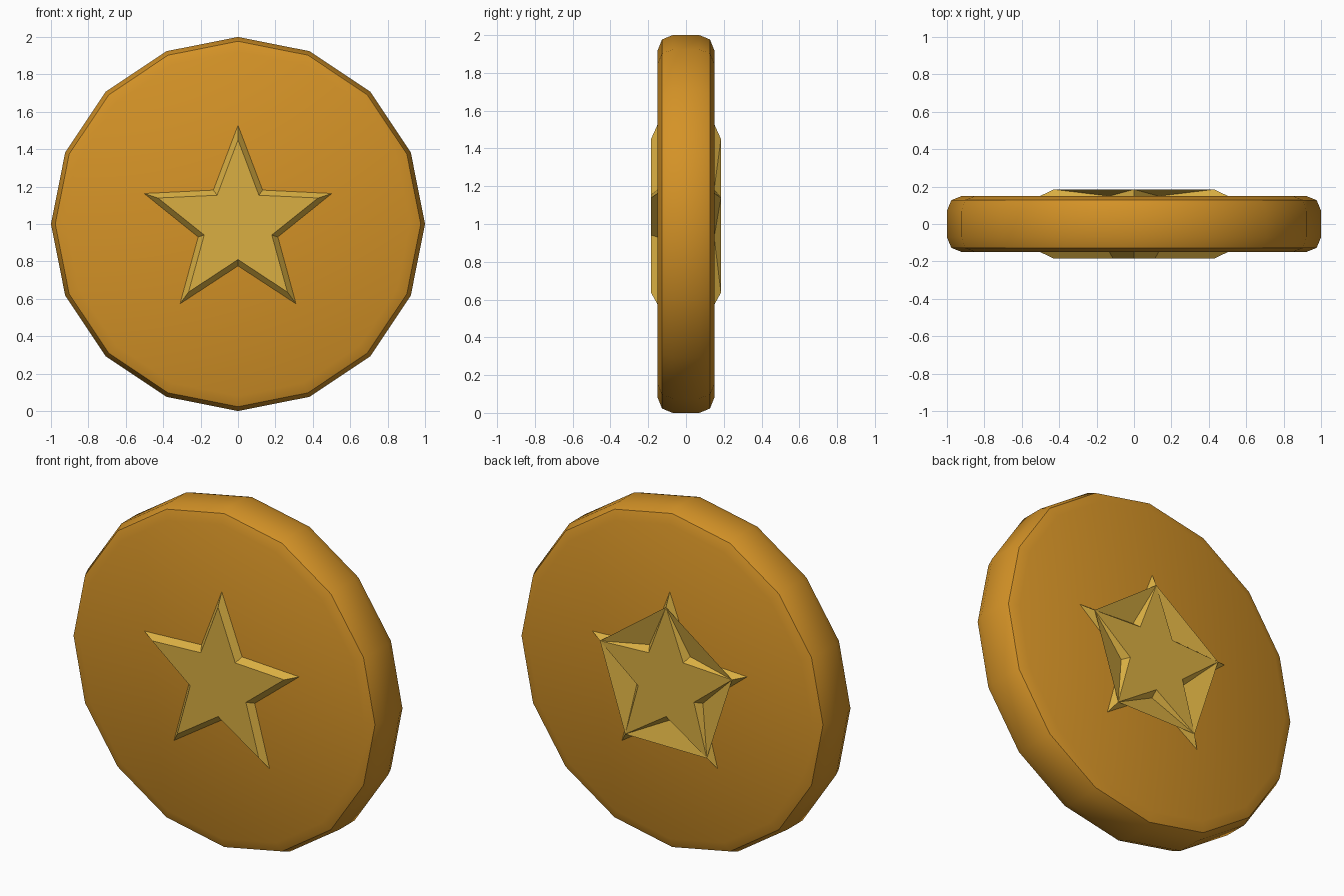
import bpy, bmesh, math

if "Cube" in bpy.data.objects:
    bpy.data.objects.remove(bpy.data.objects["Cube"])


def material(name, color):
    m = bpy.data.materials.new(name)
    m.use_nodes = True
    m.diffuse_color = color
    m.node_tree.nodes["Principled BSDF"].inputs["Base Color"].default_value = color
    return m


def finish(name, bm, mat, angle):
    bmesh.ops.recalc_face_normals(bm, faces=bm.faces)
    mesh = bpy.data.meshes.new(name)
    bm.to_mesh(mesh)
    bm.free()
    ob = bpy.data.objects.new(name, mesh)
    bpy.context.collection.objects.link(ob)
    mesh.materials.append(mat)
    bpy.ops.object.select_all(action='DESELECT')
    ob.select_set(True)
    bpy.context.view_layer.objects.active = ob
    bpy.ops.object.shade_smooth_by_angle(angle=math.radians(angle))
    return ob


def ring(bm, radii, y, count):
    """Ring of points in the upright plane, first one at the top."""
    pts = []
    for i in range(count):
        a = 2 * math.pi * i / count
        r = radii[i % len(radii)]
        pts.append(bm.verts.new((r * math.sin(a), y, 1 + r * math.cos(a))))
    return pts


def bridge(bm, a, b):
    for i in range(len(a)):
        j = (i + 1) % len(a)
        bm.faces.new((a[i], a[j], b[j], b[i]))


# Coin body: sixteen-sided disc with a rounded rim
def coin(mat):
    bm = bmesh.new()
    half = [(0.92, 0.15), (0.977, 0.127), (1.0, 0.07)]
    profile = half + [(r, -y) for r, y in reversed(half)]
    rings = [ring(bm, [r], y, 16) for r, y in profile]
    for a, b in zip(rings, rings[1:]):
        bridge(bm, a, b)
    bm.faces.new(rings[0])
    bm.faces.new(rings[-1])
    finish("coin_body", bm, mat, 32)


# Raised star with sloping sides; webbed fills the gaps between its points
def star(name, side, webbed, mat):
    bm = bmesh.new()
    base = ring(bm, [0.53, 0.225], side * 0.149, 10)
    top = ring(bm, [0.45, 0.19], side * 0.185, 10)
    bridge(bm, base, top)
    bm.faces.new(top)
    if webbed:
        tips = [bm.verts.new(v.co) for v in top[::2]]
        for i in range(5):
            low = bm.verts.new(base[2 * i + 1].co)
            bm.faces.new((tips[i], low, tips[(i + 1) % 5]))
    finish(name, bm, mat, 40)


orange_gold = material("orange gold", (0.66, 0.29, 0.02, 1))
yellow_gold = material("yellow gold", (0.70, 0.43, 0.055, 1))
coin(orange_gold)
star("front_star", -1, False, yellow_gold)
star("back_star", 1, True, yellow_gold)
